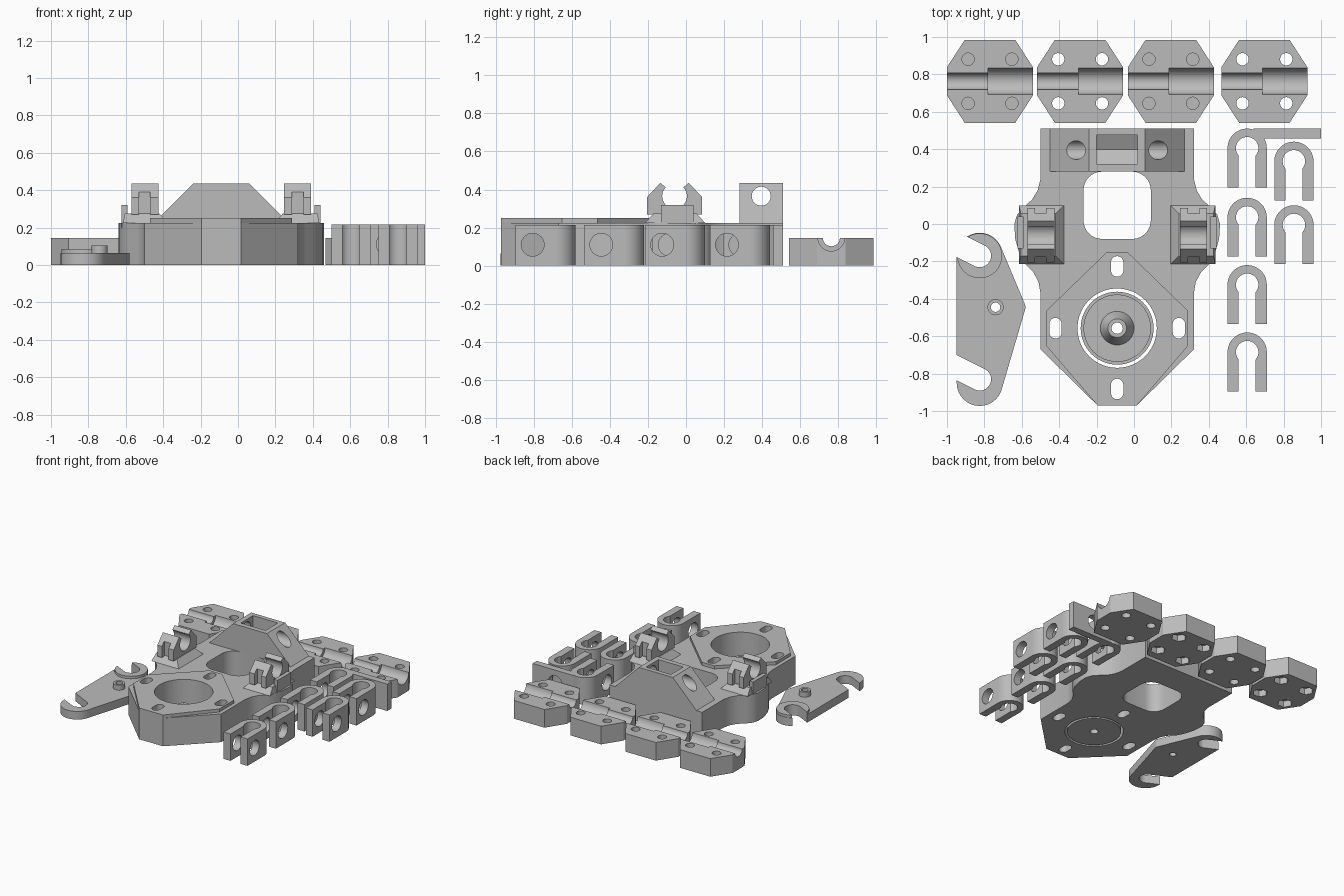
import bpy, bmesh
from math import cos, sin, radians, pi
from mathutils import Vector
from mathutils.geometry import convex_hull_2d

if "Cube" in bpy.data.objects:
    bpy.data.objects.remove(bpy.data.objects["Cube"], do_unlink=True)

GREY = bpy.data.materials.new("plain_grey")
GREY.use_nodes = True
GREY.diffuse_color = (0.5, 0.5, 0.5, 1)
GREY.node_tree.nodes["Principled BSDF"].inputs["Base Color"].default_value = (0.5, 0.5, 0.5, 1)
parts = []


def arc(cx, cy, r, a0=0, a1=360, n=32):
    return [(cx + r * cos(radians(a0 + (a1 - a0) * i / n)),
             cy + r * sin(radians(a0 + (a1 - a0) * i / n)))
            for i in range(n if abs(a1 - a0) == 360 else n + 1)]


def rect(x0, x1, y0, y1):
    return [(x0, y0), (x1, y0), (x1, y1), (x0, y1)]


def hull(pts):
    return [pts[i] for i in convex_hull_2d([Vector(p) for p in pts])]


def slot(cx, cy, half, r):
    return hull(arc(cx, cy - half, r) + arc(cx, cy + half, r))


def prism(name, pts, lo, hi, axis="z", top=None):
    """Extrude an outline along an axis; top gives a different end outline."""
    place = {"z": lambda a, b, t: (a, b, t),
             "x": lambda a, b, t: (t, a, b),
             "y": lambda a, b, t: (a, t, b)}[axis]
    bm = bmesh.new()
    low = [bm.verts.new(place(a, b, lo)) for a, b in pts]
    high = [bm.verts.new(place(a, b, hi)) for a, b in (top or pts)]
    bm.faces.new(low[::-1])
    bm.faces.new(high)
    for i in range(len(pts)):
        j = (i + 1) % len(pts)
        bm.faces.new((low[i], low[j], high[j], high[i]))
    bmesh.ops.recalc_face_normals(bm, faces=bm.faces)
    mesh = bpy.data.meshes.new(name)
    bm.to_mesh(mesh)
    bm.free()
    mesh.materials.append(GREY)
    ob = bpy.data.objects.new(name, mesh)
    bpy.context.collection.objects.link(ob)
    parts.append(ob)
    return ob


def cut(targets, cutters):
    """Subtract the cutters from every target, then discard them."""
    for ob in targets:
        for c in cutters:
            mod = ob.modifiers.new("cut", "BOOLEAN")
            mod.operation, mod.solver, mod.object = "DIFFERENCE", "EXACT", c
        graph = bpy.context.evaluated_depsgraph_get()
        mesh = bpy.data.meshes.new_from_object(ob.evaluated_get(graph))
        ob.modifiers.clear()
        ob.data = mesh
    for c in cutters:
        parts.remove(c)
        bpy.data.objects.remove(c, do_unlink=True)


CX, RING_Y, BODY_Z, PAD_Z = -0.09, -0.557, 0.225, 0.25

# Main body with rounded ears, and the raised angular pad
half = [(0.41, 0.51), (0.41, 0.24), (0.425, 0.18), (0.455, 0.13), (0.5, 0.09),
        (0.535, 0.05), (0.55, 0), (0.545, -0.08), (0.525, -0.15), (0.495, -0.21),
        (0.45, -0.255), (0.42, -0.31), (0.41, -0.37), (0.41, -0.67), (0.105, -0.97)]
body = prism("main_body", [(CX + w, y) for w, y in half] +
             [(CX - w, y) for w, y in half[::-1]], 0, BODY_Z)
side = [(0.055, -0.15), (0.38, -0.465), (0.38, -0.65), (0.105, -0.97)]
pad = prism("raised_pad", [(CX + w, y) for w, y in side] +
            [(CX - w, y) for w, y in side[::-1]], BODY_Z, PAD_Z)
window = hull([p for x in (-0.17, -0.01) for y in (0.02, 0.18) for p in arc(x, y, 0.1)])
cutters = [prism("cutter", window, -0.1, 0.3),
           prism("cutter", arc(CX, RING_Y, 0.212, n=64), -0.1, 0.4)]
for dx, dy in ((0, 0.33), (0, -0.325), (0.33, 0), (-0.33, 0)):
    cutters.append(prism("cutter", slot(CX + dx, RING_Y + dy, 0.022, 0.033), -0.1, 0.4))
cut([body, pad], cutters)

# Loose disc with a conical hub inside the round opening
disc = prism("hub_disc", arc(CX, RING_Y, 0.195, n=64), 0, 0.04)
step = prism("hub_step", arc(CX, RING_Y, 0.18, n=64), 0.04, 0.05)
cone = prism("hub_cone", arc(CX, RING_Y, 0.09), 0.05, 0.14, top=arc(CX, RING_Y, 0.05))
cut([disc, step, cone], [prism("cutter", arc(CX, RING_Y, 0.03), -0.1, 0.3)])

# Rear block with sloped ends, cross hole and nut pocket
block = prism("rear_block", [(-0.45, BODY_Z), (0.27, BODY_Z), (0.06, 0.435), (-0.24, 0.435)],
              0.28, 0.51, "y")
cut([block], [prism("cutter", arc(0.395, 0.365, 0.05), -0.7, 0.6, "x"),
              prism("cutter", [(0.32, 0.5), (0.475, 0.5), (0.475, 0.32),
                               (0.3975, 0.28), (0.32, 0.32)], -0.2, 0.02, "x")])

# Rod clips on both ears
RY = -0.06
for label, s in (("left", 1), ("right", -1)):
    def span(a, b):
        return sorted((CX + s * a, CX + s * b))
    prism(label + "_clip_base", rect(*span(0.285, 0.525), RY - 0.155, RY + 0.16), BODY_Z, 0.275,
          top=rect(*span(0.33, 0.515), RY - 0.11, RY + 0.115))
    clip = prism(label + "_rod_clip", [(RY - 0.145, 0.27), (RY - 0.145, 0.36), (RY - 0.075, 0.435),
                                       (RY + 0.075, 0.435), (RY + 0.145, 0.36), (RY + 0.145, 0.27)],
                 *span(0.335, 0.48), "x")
    cutters = [prism("cutter", arc(RY, 0.365, 0.065), -1, 1, "x"),
               prism("cutter", [(RY - 0.045, 0.38), (RY + 0.045, 0.38), (RY + 0.045, 0.41),
                                (RY + 0.08, 0.44), (RY - 0.08, 0.44), (RY - 0.045, 0.41)],
                     -1, 1, "x")]
    for y in (RY - 0.15, RY + 0.15):
        cutters.append(prism("cutter", rect(*span(0.38, 0.44), y - 0.04, y + 0.04), 0.2, 0.39))
    cut([clip], cutters)
    prism(label + "_clip_post", rect(*span(0.5, 0.532), RY - 0.07, RY + 0.1), 0.2, 0.32)

# Four clamp blocks with stepped grooves and bolt holes
GY = 0.763
outline = [(0.23, 0.075), (0.135, 0.222), (-0.135, 0.222), (-0.23, 0.075),
           (-0.23, -0.075), (-0.135, -0.222), (0.135, -0.222), (0.23, -0.075)]
for k, x in enumerate((-0.77, -0.288, 0.197, 0.697)):
    clamp = prism("clamp_block_%d" % (k + 1), [(x + a, GY + b) for a, b in outline], 0, 0.145)
    cutters = [prism("cutter", arc(GY, 0.147, 0.045), x - 0.3, x + 0.1, "x"),
               prism("cutter", arc(GY, 0.147, 0.07), x - 0.01, x + 0.3, "x")]
    nut_trap = k % 2 == 0
    for sx in (-1, 1):
        for sy in (-1, 1):
            px, py = x + sx * 0.117, GY + sy * 0.118
            cutters.append(prism("cutter", arc(px, py, 0.033), 0.06 if nut_trap else -0.1, 0.3))
            if nut_trap:
                cutters.append(prism("cutter", arc(px, py, 0.055, n=6), -0.1, 0.05))
    cut([clamp], cutters)

# Upright U-shaped hooks with side holes
H = 0.215
u_shape = (arc(0, 0, 0.105, 0, 180) + [(-0.105, -0.21), (-0.045, -0.21)] +
           arc(0, 0, 0.06, 221.4, -41.4) + [(0.045, -0.21), (0.105, -0.21)])
spots = [(0.605, 0.405), (0.605, 0.035), (0.605, -0.325), (0.605, -0.685),
         (0.855, 0.335), (0.855, -0.005)]
for k, (x, y) in enumerate(spots):
    hook = prism("u_hook_%d" % (k + 1), [(x + a, y + b) for a, b in u_shape], 0, H)
    cut([hook], [prism("cutter", arc(y - 0.12, 0.11, 0.06), x - 0.2, x + 0.2, "x")])
arm = prism("hook_arm", rect(0.64, 1, 0.457, 0.51), 0, H)
cut([arm], [prism("cutter", arc(0.8, 0.11, 0.06), 0.3, 0.7, "y")])

# Flat lever with two open hooks and a pivot boss
PX = -0.825
lever = prism("lever_plate", hull(arc(PX, -0.17, 0.123) + arc(PX, -0.85, 0.123) +
                                  arc(-0.62, -0.445, 0.04)), 0, 0.065)
raised = prism("lever_raised_end", arc(PX, -0.17, 0.12), 0.06, 0.085)
boss = prism("lever_boss", arc(-0.74, -0.445, 0.043), 0.06, 0.105)
cutters = [prism("cutter", arc(-0.74, -0.445, 0.025), -0.1, 0.2)]
for y in (-0.17, -0.83):
    cutters.append(prism("cutter", hull(arc(PX, y, 0.061) + arc(PX - 0.4, y + 0.2, 0.061)),
                         -0.1, 0.2))
cut([lever, raised, boss], cutters)

# Smooth the round surfaces and keep hard edges
bpy.ops.object.select_all(action="DESELECT")
for ob in parts:
    ob.select_set(True)
bpy.context.view_layer.objects.active = parts[0]
bpy.ops.object.shade_smooth_by_angle(angle=pi / 6)
